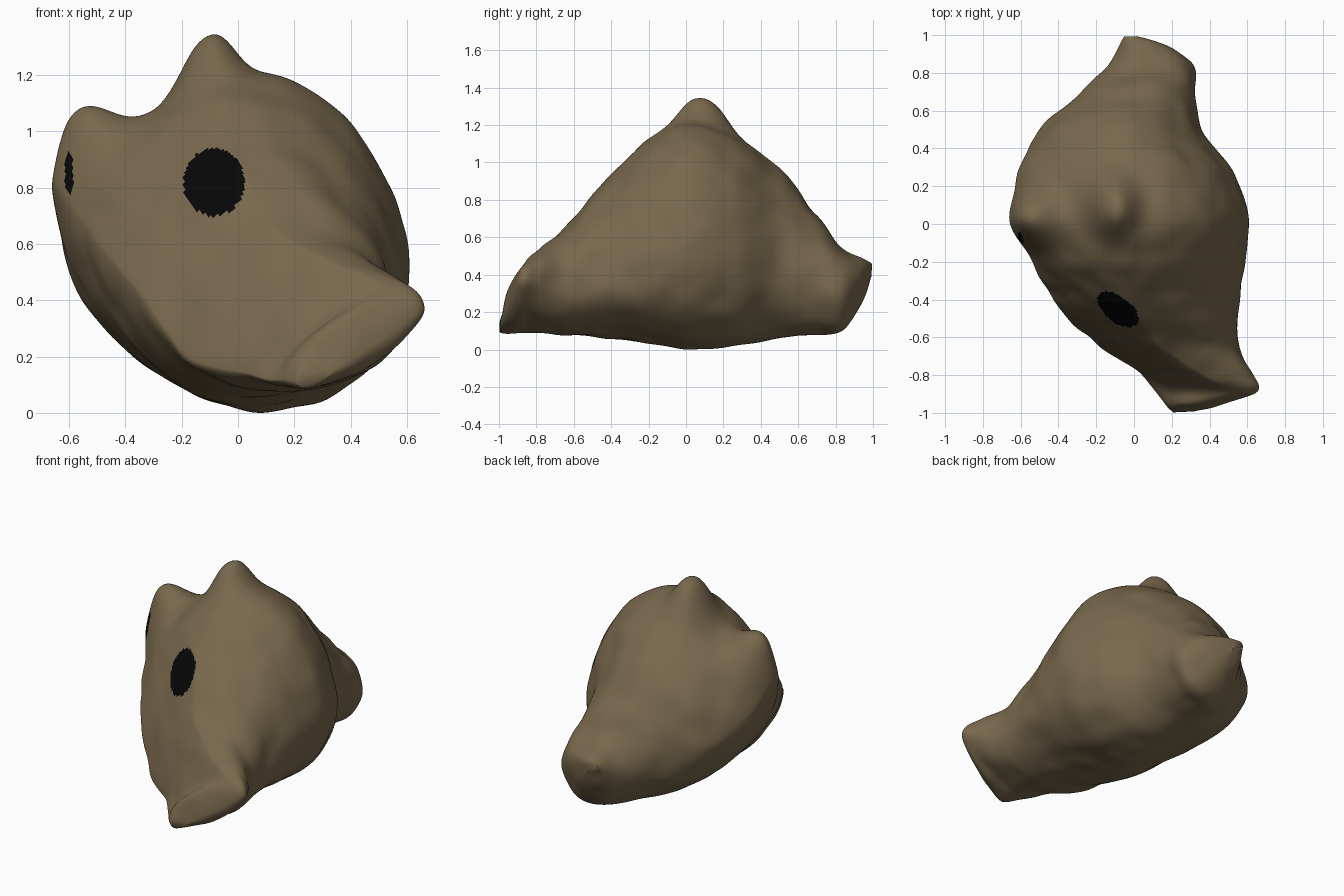
import bpy, bmesh, math
from mathutils import Vector, noise

if "Cube" in bpy.data.objects:
    bpy.data.objects.remove(bpy.data.objects["Cube"])

# Cross-sections from snout to tail:
# y, x left, x right, z bottom, z top, x of top, z of left, z of right, upper-left power, upper-right power
SECTIONS = [
    (-1.00, 0.22, 0.29, 0.10, 0.13, 0.26, 0.11, 0.12, 2.0, 2.0),
    (-0.96, 0.17, 0.45, 0.09, 0.31, 0.36, 0.12, 0.22, 1.6, 2.0),
    (-0.89, 0.12, 0.65, 0.09, 0.44, 0.52, 0.12, 0.36, 1.3, 2.2),
    (-0.80, 0.04, 0.63, 0.09, 0.53, 0.36, 0.14, 0.36, 1.3, 2.2),
    (-0.65, -0.18, 0.555, 0.08, 0.65, 0.14, 0.20, 0.31, 1.3, 2.3),
    (-0.50, -0.35, 0.55, 0.07, 0.83, 0.03, 0.43, 0.32, 1.2, 2.2),
    (-0.38, -0.44, 0.56, 0.06, 0.96, -0.04, 0.53, 0.34, 1.25, 2.1),
    (-0.20, -0.54, 0.59, 0.03, 1.13, -0.03, 0.66, 0.40, 1.4, 1.95),
    (0.02, -0.645, 0.61, 0.005, 1.22, 0.04, 0.76, 0.50, 1.3, 1.85),
    (0.25, -0.62, 0.54, 0.02, 1.15, 0.03, 0.62, 0.48, 1.6, 1.85),
    (0.50, -0.50, 0.36, 0.06, 0.97, -0.03, 0.50, 0.42, 1.8, 1.8),
    (0.70, -0.28, 0.325, 0.08, 0.72, 0.0, 0.40, 0.35, 2.0, 2.0),
    (0.84, -0.14, 0.315, 0.10, 0.54, 0.05, 0.36, 0.33, 2.0, 2.0),
    (0.94, -0.085, 0.19, 0.25, 0.49, 0.02, 0.40, 0.37, 2.0, 2.0),
]
TAIL_TIP = (1.00, -0.05, -0.01, 0.42, 0.46, -0.03, 0.44, 0.44, 2.0, 2.0)
SECTIONS.append(TAIL_TIP)
AROUND, ALONG = 240, 250


def section_at(y):
    """Smoothly interpolated section values."""
    n = len(SECTIONS)
    i = max(k for k in range(n - 1) if SECTIONS[k][0] <= y + 1e-9)
    a, b = SECTIONS[i], SECTIONS[i + 1]
    p, q = SECTIONS[max(i - 1, 0)], SECTIONS[min(i + 2, n - 1)]
    h = b[0] - a[0]
    t = (y - a[0]) / h
    out = []
    for k in range(1, 10):
        ma = 0.8 * h * (b[k] - p[k]) / (b[0] - p[0])
        mb = 0.8 * h * (q[k] - a[k]) / (q[0] - a[0])
        out.append(a[k] * (2*t**3 - 3*t*t + 1) + ma * (t**3 - 2*t*t + t)
                   + b[k] * (3*t*t - 2*t**3) + mb * (t**3 - t*t))
    return out


def section_point(y, section, ang):
    xl, xr, zb, zt, xt, zl, zr, nl, nr = section
    c, s = math.cos(ang), math.sin(ang)
    # under the snout the keel shifts left and the right flank flattens
    snout = min(max((-0.65 - y) / 0.2, 0), 1)
    if s > 0:
        power, xm = (nr if c > 0 else nl), xt
    else:
        power = 2.0 - 0.5 * snout if c > 0 else 1.75
        keel = xt + 0.05
        xm = keel + (xl + 0.25 * (xr - xl) - keel) * snout
    u = math.copysign(abs(c) ** (2 / power), c)
    w = math.copysign(abs(s) ** (2 / power), s)
    x = xm + u * ((xr - xm) if u > 0 else (xm - xl))
    zm = zr if c > 0 else zl
    return Vector((x, y, zm + w * ((zt - zm) if w > 0 else (zm - zb))))


def soften(bm, times):
    for _ in range(times):
        bmesh.ops.smooth_vert(bm, verts=bm.verts, factor=0.5,
                              use_axis_x=True, use_axis_y=True, use_axis_z=True)


def material(name, colour):
    m = bpy.data.materials.new(name)
    m.diffuse_color = (*colour, 1)
    m.use_nodes = True
    m.node_tree.nodes["Principled BSDF"].inputs["Base Color"].default_value = m.diffuse_color
    return m


# Body
bm = bmesh.new()
rings = []
for j in range(ALONG + 1):
    y = -math.cos(math.pi * j / ALONG) * 0.25 + 0.75 * (2 * j / ALONG - 1)
    sec = section_at(y)
    rings.append([bm.verts.new(section_point(y, sec, 2 * math.pi * k / AROUND))
                  for k in range(AROUND)])
for r0, r1 in zip(rings, rings[1:]):
    for k in range(AROUND):
        m = (k + 1) % AROUND
        bm.faces.new((r0[k], r0[m], r1[m], r1[k]))
bm.faces.new(rings[0][::-1])
bm.faces.new(rings[-1])
bmesh.ops.recalc_face_normals(bm, faces=bm.faces)
soften(bm, 10)

# Ears: centre, spread, pull direction
EARS = [((-0.11, 0.09, 1.17), (0.115, 0.16, 0.40), (0.0, 0.0, 0.175)),
        ((-0.56, 0.03, 0.97), (0.15, 0.19, 0.22), (-0.05, 0.0, 0.19))]
bm.normal_update()
for v in bm.verts:
    move = v.normal * noise.noise(v.co * 7) * 0.010
    for centre, spread, pull in EARS:
        d = sum(((v.co[i] - centre[i]) / spread[i]) ** 2 for i in range(3))
        move += Vector(pull) * math.exp(-min(d, 9) ** 1.3)
    v.co += move
soften(bm, 5)

# Rest on the ground
low = min(v.co.z for v in bm.verts)
for v in bm.verts:
    v.co.z -= low

# Eyes: dark ovals on the front-left side
EYES = [(-0.085, 0.82, 0.108, 0.12, -0.2), (-0.60, 0.855, 0.015, 0.075, 0.0)]
for f in bm.faces:
    f.smooth = True
    c = f.calc_center_median()
    for ex, ez, rx, rz, back in EYES:
        if c.y < back and ((c.x - ex) / rx) ** 2 + ((c.z - ez) / rz) ** 2 < 1:
            f.material_index = 1

mesh = bpy.data.meshes.new("creature_head")
bm.to_mesh(mesh)
bm.free()
head = bpy.data.objects.new("creature_head", mesh)
bpy.context.collection.objects.link(head)
mesh.materials.append(material("brown_fur", (0.188, 0.138, 0.073)))
mesh.materials.append(material("black_eye", (0.002, 0.002, 0.002)))
